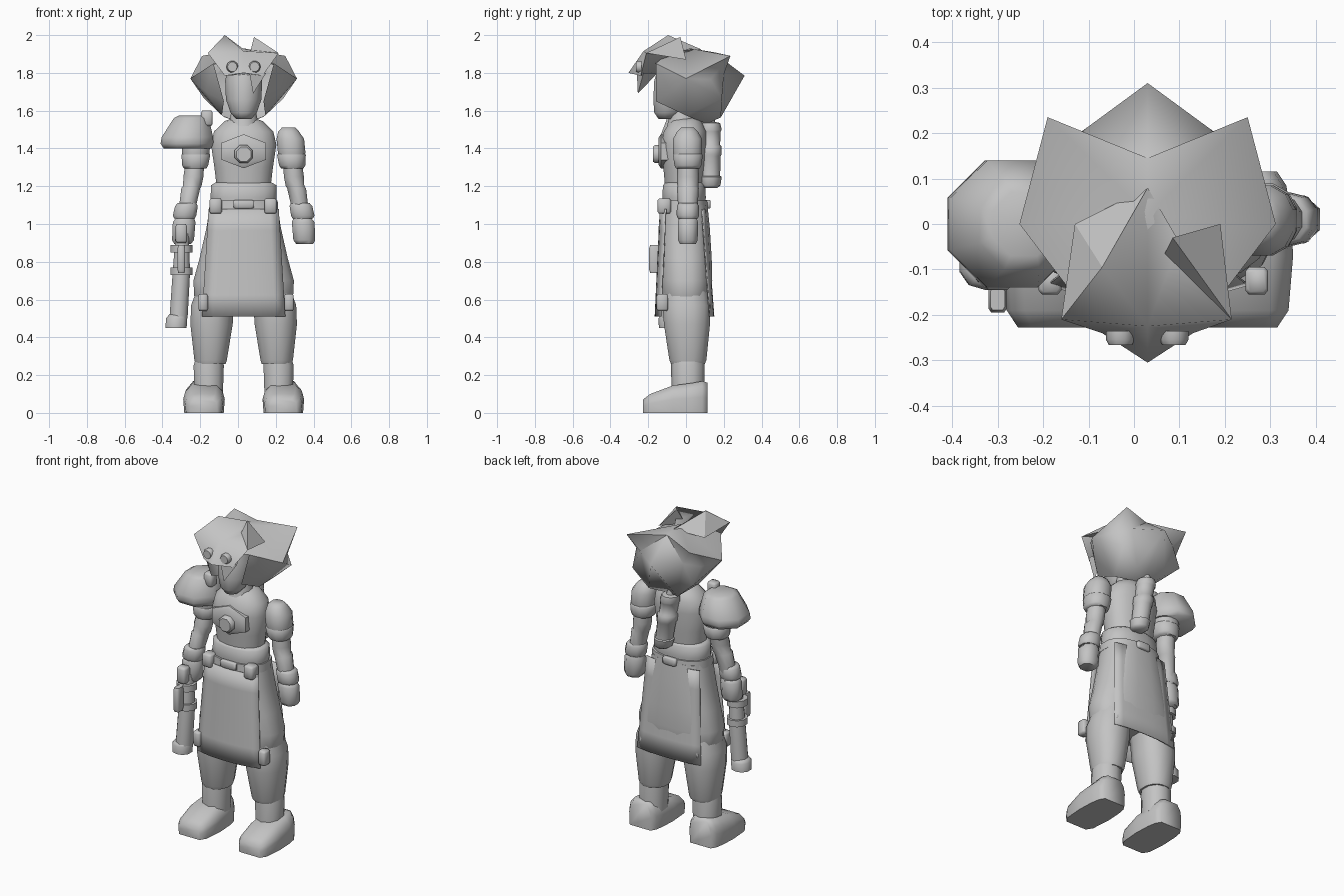
import bpy, bmesh, math

CX = 0.03  # body centre line
grey = bpy.data.materials.new("plain grey")
grey.diffuse_color = (0.55, 0.55, 0.55, 1)


def finish(name, bm, angle=60):
    bmesh.ops.recalc_face_normals(bm, faces=bm.faces)
    me = bpy.data.meshes.new(name)
    bm.to_mesh(me)
    bm.free()
    me.materials.append(grey)
    ob = bpy.data.objects.new(name, me)
    bpy.context.collection.objects.link(ob)
    bpy.ops.object.select_all(action='DESELECT')
    ob.select_set(True)
    bpy.context.view_layer.objects.active = ob
    bpy.ops.object.shade_smooth_by_angle(angle=math.radians(angle))
    return ob


def skin(name, loops, angle=60):
    """Join closed loops of points into a capped tube."""
    bm = bmesh.new()
    rows = [[bm.verts.new(p) for p in loop] for loop in loops]
    n = len(rows[0])
    for a, b in zip(rows, rows[1:]):
        for i in range(n):
            j = (i + 1) % n
            bm.faces.new((a[i], a[j], b[j], b[i]))
    bm.faces.new(rows[0])
    bm.faces.new(rows[-1])
    return finish(name, bm, angle)


def loft(name, rings, n=12, p=1.0, side=1, angle=60):
    """Rings are (x from centre line, y, z, x radius, y radius); p < 1 is boxier."""
    top = math.cos(math.pi / n)

    def f(t):
        return math.copysign((abs(t) / top) ** p, t)
    loops = []
    for x, y, z, rx, ry in rings:
        ts = [2 * math.pi * (i + 0.5) / n for i in range(n)]
        loops.append([(CX + side * x + rx * f(math.cos(t)), y + ry * f(math.sin(t)), z) for t in ts])
    return skin(name, loops, angle)


def box(name, x, y, z, sx, sy, sz):
    return loft(name, [(x, y, z - sz / 2, sx * .4, sy * .4), (x, y, z - sz * .38, sx / 2, sy / 2),
                       (x, y, z + sz * .38, sx / 2, sy / 2), (x, y, z + sz / 2, sx * .4, sy * .4)],
                n=8, p=0.4)


def disc(name, x, z, y0, y1, r, n, sx=1.0, spin=0.0):
    """Disc facing the front with a bevelled rim."""
    ts = [2 * math.pi * i / n + spin for i in range(n)]
    return skin(name, [[(CX + x + sx * q * math.cos(t), y, z + q * math.sin(t)) for t in ts]
                       for y, q in ((y1, r), (y0 + .012, r), (y0, r * .8))], 50)


def shell(name, pts, faces, angle=70):
    """Small faceted mesh from named points."""
    bm = bmesh.new()
    v = {k: bm.verts.new((CX + p[0], p[1], p[2])) for k, p in pts.items()}
    for f in faces:
        bm.faces.new([v[k] for k in f.split()])
    return finish(name, bm, angle)


def panel(name, y_top, y_low, bend):
    """Curved hanging cloth panel."""
    bm = bmesh.new()
    n, m, rows = 8, 5, []
    for j in range(m + 1):
        t = j / m
        w = 0.185 + 0.035 * t
        y = y_top + (y_low - y_top) * t
        rows.append([bm.verts.new((CX + w * u, y + bend * abs(u) ** 2.5, 1.08 - 0.57 * t))
                     for u in [2 * i / n - 1 for i in range(n + 1)]])
    for a, b in zip(rows, rows[1:]):
        for i in range(n):
            bm.faces.new((a[i], a[i + 1], b[i + 1], b[i]))
    ob = finish(name, bm)
    mod = ob.modifiers.new("thickness", 'SOLIDIFY')
    mod.thickness = 0.006
    mod.offset = 0


# Legs, ankles and boots
for side, s in (("left", -1), ("right", 1)):
    loft(side + "_trouser_leg", [(.175, .01, .26, .08, .09), (.175, .01, .28, .086, .098),
         (.17, .005, .47, .112, .122), (.165, .003, .57, .113, .126), (.135, .003, .66, .11, .113),
         (.10, 0, .9, .08, .09)], p=.9, side=s)
    loft(side + "_ankle", [(.185, .01, .1, .075, .083), (.185, .01, .25, .08, .085),
         (.18, .01, .3, .07, .08)], n=10, p=.9, side=s)
    secs = [(-.228, .075, .07), (-.19, .1, .1), (-.07, .11, .145), (.03, .105, .158), (.085, .095, .168),
            (.115, .075, .16)]
    prof = [(-.95, 0), (-1, .5), (-.9, .78), (-.6, 1), (.6, 1), (.9, .78), (1, .5), (.95, 0)]
    skin(side + "_boot", [[(CX + s * .21 + w * u, y, h * v) for u, v in prof] for y, w, h in secs], 75)

# Skirt, panels and belt
loft("skirt", [(0, -.008, 1.1, .178, .122), (0, -.006, .98, .197, .132), (0, -.003, .82, .233, .139),
               (0, 0, .7, .266, .139), (0, 0, .62, .262, .135), (0, 0, .595, .25, .127)], n=20, p=.78)
panel("front_panel", -.136, -.163, .03)
panel("back_panel", .105, .147, -.022)
loft("belt", [(0, -.01, 1.075, .183, .125), (0, -.01, 1.125, .18, .122)], n=16, p=.8)
for i, x in enumerate((-.148, .142)):
    box("belt_pouch_%d" % i, x, -.115, 1.095, .065, .07, .08)
box("belt_buckle", 0, -.132, 1.105, .11, .03, .045)
box("back_buckle", 0, .115, 1.105, .09, .03, .045)
for i, x in enumerate((-.215, .24)):
    box("hem_clasp_%d" % i, x, -.125, .585, .05, .06, .09)

# Torso, neck and chest badge
loft("waist_wrap", [(0, -.01, 1.09, .168, .11), (0, -.01, 1.14, .175, .115), (0, -.01, 1.205, .173, .112),
                    (0, -.01, 1.22, .148, .1)], n=16, p=.88)
loft("torso", [(0, -.01, 1.19, .142, .1), (0, -.01, 1.3, .155, .11), (0, -.012, 1.42, .173, .12),
               (0, -.005, 1.49, .157, .112), (0, 0, 1.545, .1, .08), (0, 0, 1.56, .06, .06)], n=16, p=.88)
loft("neck", [(0, -.02, 1.52, .08, .08), (0, -.02, 1.56, .072, .07), (0, -.02, 1.65, .055, .06)])
disc("badge_plate", 0, 1.385, -.145, -.08, .09, 6, 1.5, math.pi / 6)
disc("badge_gem", 0, 1.37, -.176, -.12, .052, 8, 1, math.pi / 8)

# Arms
for side, s, d in (("left", -1, -.05), ("right", 1, 0)):
    loft(side + "_shoulder", [(.254, .008, 1.34, .066, .07), (.254, .008, 1.38, .073, .077),
         (.247, .008, 1.45, .073, .077), (.238, .008, 1.49, .055, .055), (.238, .008, 1.51, .036, .035)],
         p=.9, side=s)
    loft(side + "_arm_band", [(.257, .01, 1.295, .06, .064), (.257, .01, 1.31, .069, .071),
         (.253, .01, 1.365, .076, .079), (.253, .01, 1.375, .07, .07)], p=.9, side=s)
    loft(side + "_arm", [(.259, .01, 1.32, .05, .052), (.266, .01 + d * .3, 1.25, .053, .056),
         (.272, .01 + d * .4, 1.2, .049, .053), (.28, .01 + d * .5, 1.19, .05, .055),
         (.296, .01 + d * .8, 1.1, .045, .05), (.31, .01 + d, 1.0, .045, .045)], n=10, side=s)
    loft(side + "_cuff", [(.313, .01 + d, 1.03, .055, .05), (.313, .01 + d, 1.045, .062, .057),
         (.303, .01 + d, 1.095, .06, .056), (.3, .01 + d, 1.11, .05, .048)], n=10, p=.88, side=s)
    loft(side + "_hand", [(.323, .01 + d, .895, .045, .042), (.321, .01 + d, .915, .058, .052),
         (.315, .01 + d, 1.01, .06, .053), (.31, .01 + d, 1.035, .045, .045)], n=8, p=.9, side=s)

# Large shoulder guard on one side
loft("shoulder_guard", [(-.298, 0, 1.4, .125, .125), (-.3, 0, 1.425, .14, .14), (-.298, 0, 1.46, .136, .138),
     (-.277, 0, 1.56, .093, .1), (-.272, 0, 1.575, .07, .07)], n=8)
box("guard_clasp", -.195, -.04, 1.56, .06, .06, .08)

# Hand-held tube weapon
loft("weapon_barrel", [(-.345, -.085, .5, .048, .05), (-.33, -.08, .74, .046, .048),
                       (-.325, -.075, .95, .035, .035)], n=10)
loft("weapon_muzzle", [(-.358, -.085, .45, .056, .056), (-.355, -.085, .5, .056, .058),
                       (-.35, -.085, .52, .045, .045)], n=10, p=.9)
for i, z in enumerate((.75, .87)):
    loft("weapon_ring_%d" % i, [(-.33, -.08, z - .02, .058, .06), (-.33, -.08, z + .02, .058, .06)], n=10)
box("weapon_sight", -.33, -.165, .815, .04, .06, .15)
box("weapon_grip", -.33, -.115, .95, .06, .06, .1)

# Rolled tube strapped across the back
path = [(1.19, .035), (1.205, .052), (1.25, .058), (1.255, .05), (1.36, .053), (1.37, .058), (1.41, .058),
        (1.42, .05), (1.49, .053), (1.5, .058), (1.535, .05), (1.54, .025), (1.57, .02)]
loft("back_tube", [(.04 - (z - 1.2) * .16, .128, z, r, r) for z, r in path], n=10, angle=45)

# Head
loft("head", [(0, -.1, 1.555, .04, .045), (0, -.09, 1.59, .07, .078), (0, -.065, 1.66, .094, .108),
              (0, -.055, 1.76, .098, .113), (0, -.05, 1.84, .08, .09)])

# Spiky hair: points for one half are mirrored
half = {"back": (.22, .235, 1.89), "hollow": (.15, .2, 1.79), "side": (.282, 0, 1.77),
        "inset": (.225, .13, 1.765), "rear": (.21, .19, 1.665), "temple": (.16, -.16, 1.85),
        "jaw": (.2, -.08, 1.7), "cheek": (.105, -.16, 1.65), "low": (.115, 0, 1.575),
        "nape": (.1, .185, 1.565)}
pts = {"top": (0, .02, 1.93), "notch": (0, .145, 1.91), "spike": (0, .31, 1.785),
       "tail": (0, .11, 1.53), "brow": (0, -.19, 1.83), "crown": (0, -.1, 1.9)}
tris = ["top notch back", "top back side", "top side temple", "top temple crown", "crown temple brow",
        "notch back hollow", "notch hollow spike", "back side inset", "back inset hollow",
        "inset rear hollow", "side rear inset", "hollow rear nape", "hollow nape spike", "side low rear",
        "rear low nape", "side temple jaw", "temple jaw cheek", "side jaw low", "jaw cheek low",
        "spike nape tail", "tail nape low"]
faces = []
for tag, s in (("L", -1), ("R", 1)):
    pts.update({k + tag: (s * x, y, z) for k, (x, y, z) in half.items()})
    faces += [" ".join(k + tag if k in half else k for k in t.split()) for t in tris]
shell("hair", pts, faces)

# Fringe: outer fan raised over an inner fan
rim = {"peak": (-.1, -.095, 2.0), "cl": (-.19, -.21, 1.905), "gl": (-.1, -.24, 1.785),
       "tip": (0, -.305, 1.80), "gr": (.1, -.24, 1.785), "cr": (.185, -.21, 1.905),
       "q": (.07, -.04, 1.92), "t": (0, .08, 1.925)}
k = list(rim)
fan = ["%s %s %s" % (hub, k[i], k[(i + 1) % 8]) for hub in ("outer", "inner") for i in range(8)]
shell("fringe", {**rim, "outer": (0, -.225, 1.915), "inner": (0, -.12, 1.79)}, fan, 89)


def lock(name, *p):
    shell(name, dict(zip("abcd", p)), ["a b c", "a c d", "a d b", "b d c"], 20)


lock("upper_lock", (.055, -.03, 1.99), (.185, -.21, 1.905), (.16, .0, 1.87), (.03, -.08, 1.89))
lock("side_lock", (-.1, -.095, 1.998), (-.19, -.21, 1.905), (-.16, .0, 1.88), (0, .08, 1.92))
lock("hanging_lock", (.05, -.255, 1.69), (.03, -.26, 1.8), (.12, -.225, 1.8), (.08, -.15, 1.8))

# Round studs on the fringe
for i, x in enumerate((-.06, .058)):
    disc("fringe_stud_%d" % i, x, 1.832, -.266, -.235, .032, 10)
